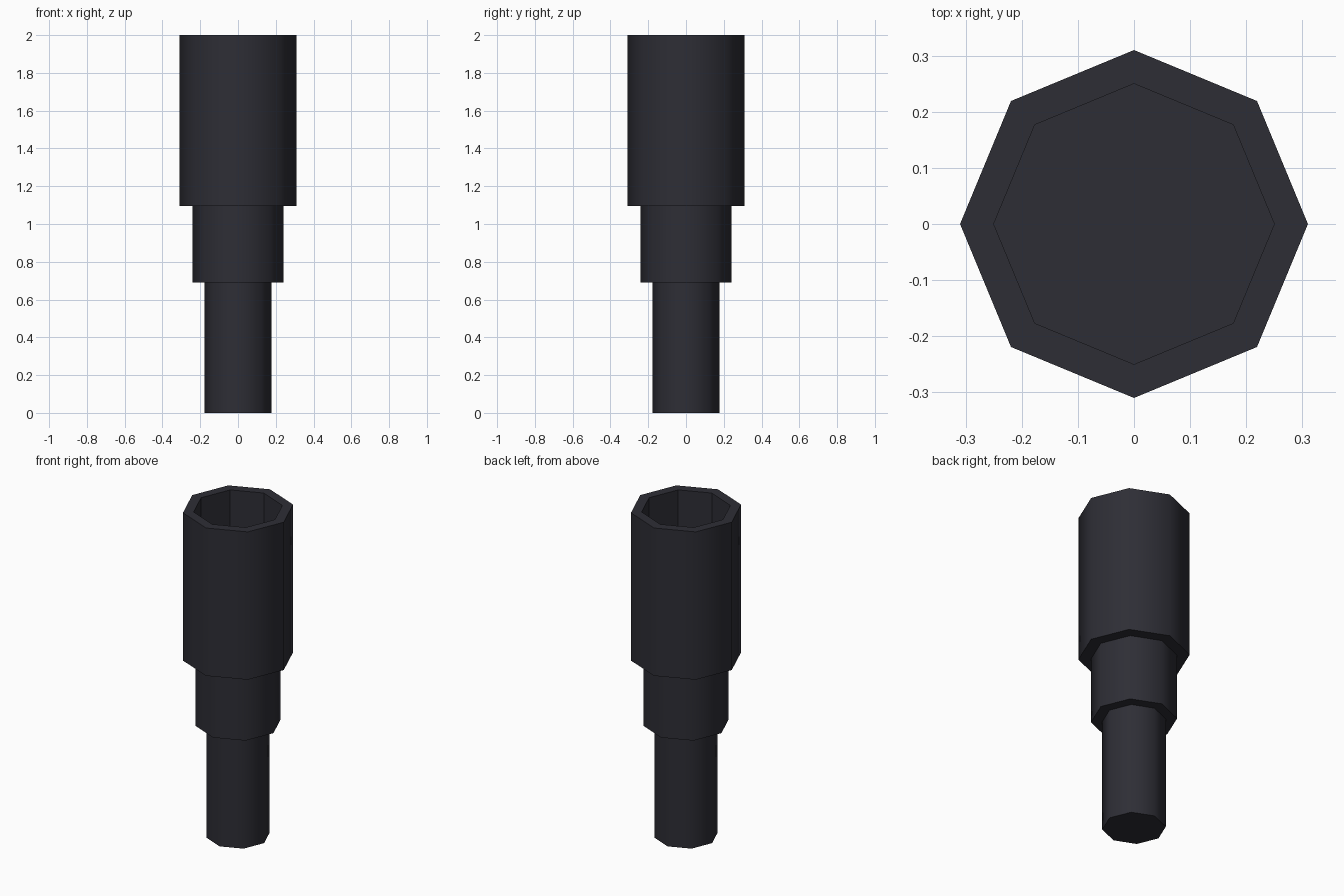
import bpy, bmesh, math

if "Cube" in bpy.data.objects:
    bpy.data.objects.remove(bpy.data.objects["Cube"])

SIDES = 8

dark = bpy.data.materials.new("charcoal")
dark.diffuse_color = (0.027, 0.027, 0.036, 1.0)
dark.use_nodes = True
dark.node_tree.nodes["Principled BSDF"].inputs["Base Color"].default_value = dark.diffuse_color


def lathe(name, profile, smooth_bands):
    """Spin (radius, z) points into a closed octagonal solid; listed bands are smooth."""
    bm = bmesh.new()
    rings = []
    for r, z in profile:
        rings.append([bm.verts.new((r * math.cos(i * math.tau / SIDES),
                                    r * math.sin(i * math.tau / SIDES), z))
                      for i in range(SIDES)])
    bm.faces.new(rings[0][::-1])
    bm.faces.new(rings[-1])
    for b, (low, high) in enumerate(zip(rings, rings[1:])):
        for i in range(SIDES):
            j = (i + 1) % SIDES
            f = bm.faces.new((low[i], low[j], high[j], high[i]))
            f.smooth = b in smooth_bands
    # keep the rims crisp
    for ring in rings:
        for i in range(SIDES):
            bm.edges.get((ring[i], ring[(i + 1) % SIDES])).smooth = False
    bmesh.ops.recalc_face_normals(bm, faces=bm.faces)
    mesh = bpy.data.meshes.new(name)
    bm.to_mesh(mesh)
    bm.free()
    mesh.materials.append(dark)
    obj = bpy.data.objects.new(name, mesh)
    bpy.context.collection.objects.link(obj)
    return obj


# narrow lower shaft and middle collar, each seated slightly into the part above
lathe("lower_shaft", [(0.177, 0), (0.177, 0.71)], {0})
lathe("middle_collar", [(0.24, 0.69), (0.24, 1.12)], {0})

# wide hollow socket: outer wall, rim, flat-faceted bore and floor
lathe("upper_socket", [(0.31, 1.095), (0.31, 2.0), (0.25, 2.0), (0.25, 1.2)], {0})
